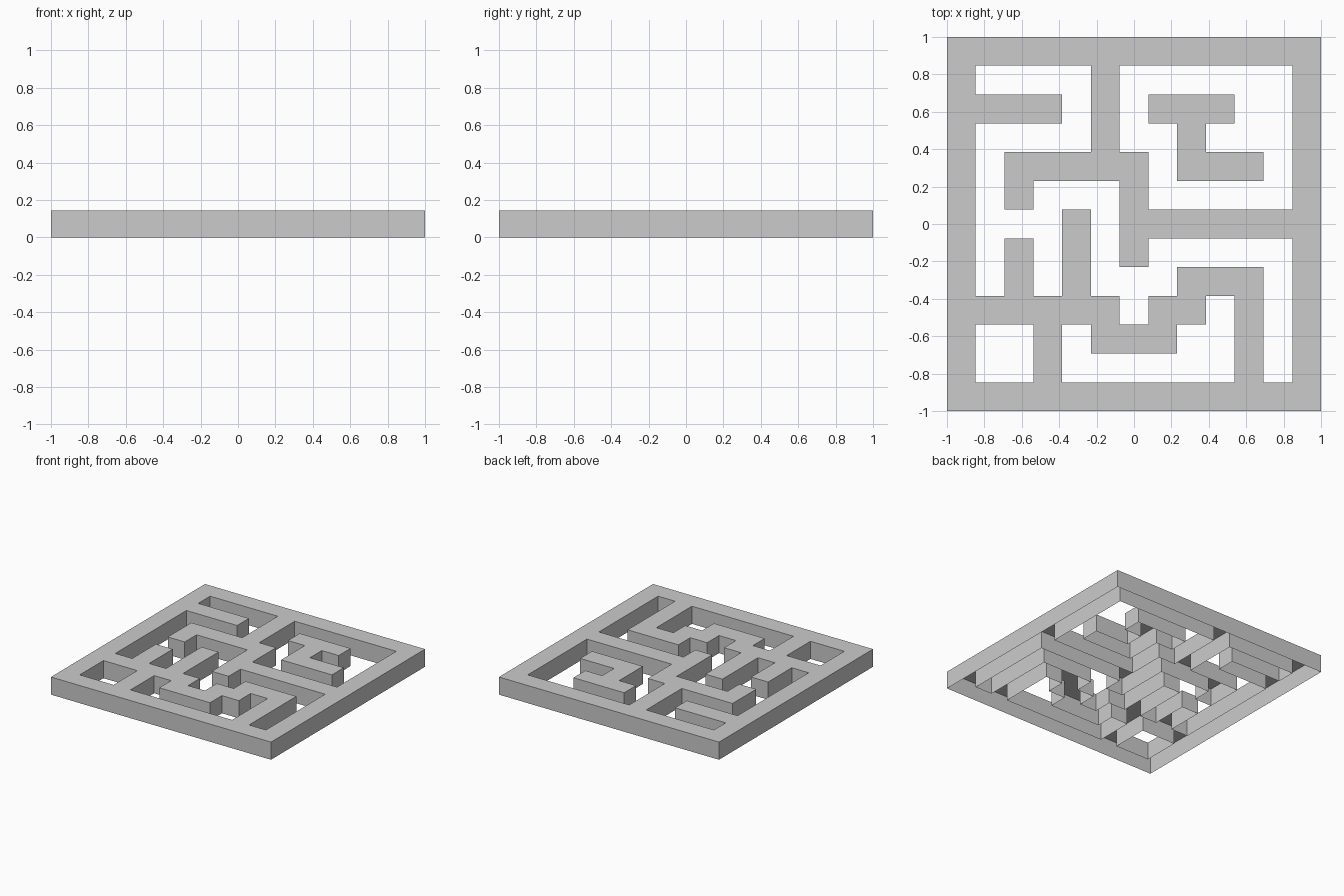
import bpy
import bmesh

if "Cube" in bpy.data.objects:
    bpy.data.objects.remove(bpy.data.objects["Cube"])

# Floor plan of the maze, back row first; # is wall
PLAN = [
    "#############",
    "#....#......#",
    "####.#.###..#",
    "#....#..#...#",
    "#.#####.###.#",
    "#.#...#.....#",
    "#...#.#######",
    "#.#.#.#.....#",
    "#.#.#...###.#",
    "######.##.#.#",
    "#..#.###..#.#",
    "#..#......#.#",
    "#############",
]
N = len(PLAN)
CELL = 2 / N
HEIGHT = 0.145


def is_wall(c, r):
    return 0 <= c < N and 0 <= r < N and PLAN[N - 1 - r][c] == "#"


bm = bmesh.new()


def quad(*points):
    bm.faces.new([bm.verts.new((x * CELL - 1, y * CELL - 1, z)) for x, y, z in points])


for r in range(N):
    for c in range(N):
        if not is_wall(c, r):
            continue
        corners = [(c, r), (c + 1, r), (c + 1, r + 1), (c, r + 1)]
        # Top of the wall
        quad(*[(x, y, HEIGHT) for x, y in corners])
        # Sides only where the wall meets open space; the underside stays open
        for i, (dc, dr) in enumerate([(0, -1), (1, 0), (0, 1), (-1, 0)]):
            if not is_wall(c + dc, r + dr):
                a, b = corners[i], corners[(i + 1) % 4]
                quad((*a, 0), (*b, 0), (*b, HEIGHT), (*a, HEIGHT))

bmesh.ops.remove_doubles(bm, verts=bm.verts, dist=1e-4)
mesh = bpy.data.meshes.new("maze_walls")
bm.to_mesh(mesh)
bm.free()
maze = bpy.data.objects.new("maze_walls", mesh)
bpy.context.collection.objects.link(maze)
